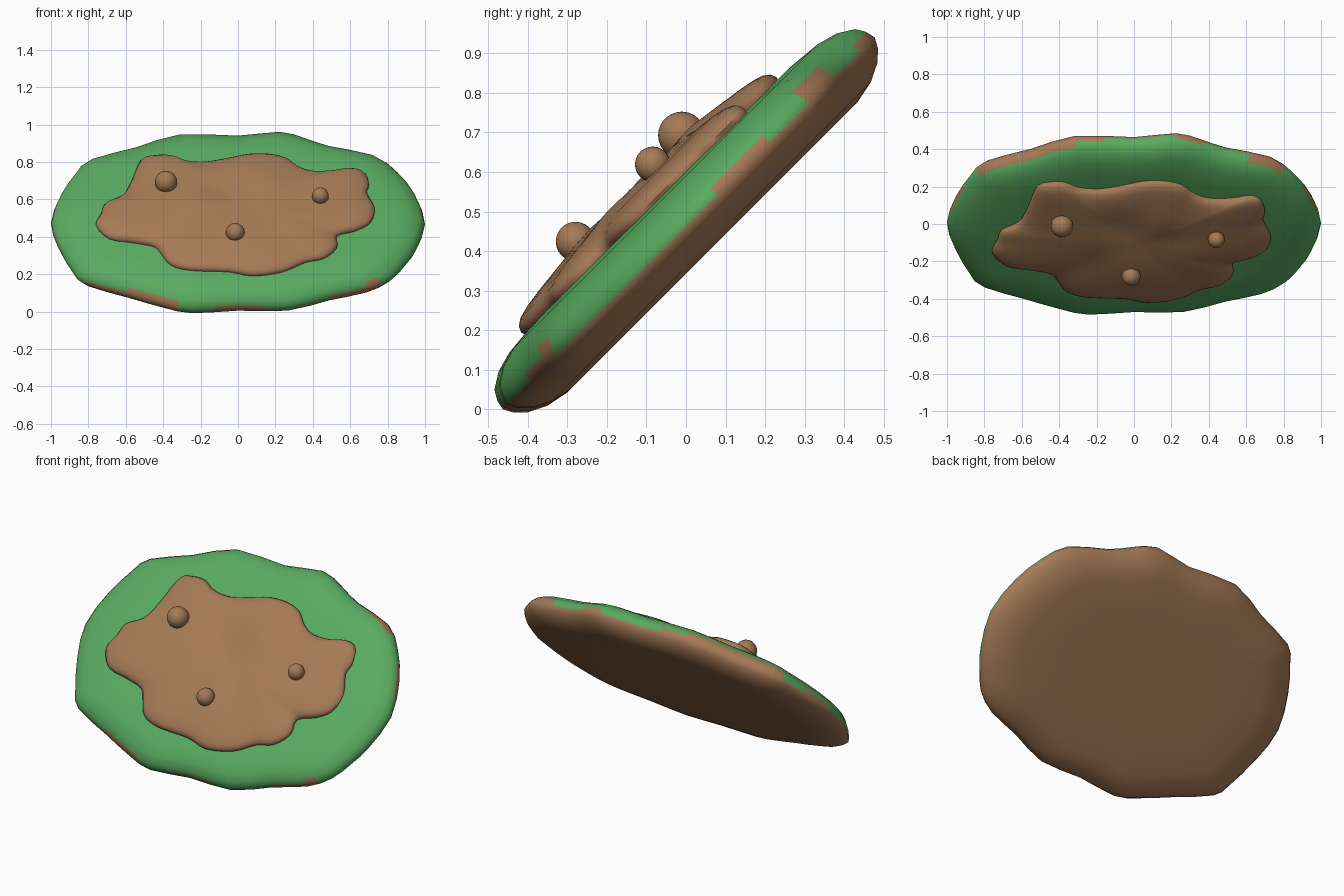
import bpy, bmesh, math
from mathutils import Matrix, Vector

if "Cube" in bpy.data.objects:
    bpy.data.objects.remove(bpy.data.objects["Cube"], do_unlink=True)

# Everything is modelled lying flat, then leaned back by this matrix
LEAN = Matrix.Translation((0, 0, 0.47)) @ Matrix.Rotation(math.radians(45), 4, "X")


def make_material(name, color):
    mat = bpy.data.materials.new(name)
    mat.use_nodes = True
    mat.diffuse_color = color
    mat.node_tree.nodes["Principled BSDF"].inputs["Base Color"].default_value = color
    return mat


brown = make_material("brown", (0.376, 0.195, 0.093, 1))
green = make_material("green", (0.100, 0.405, 0.118, 1))


def smooth_loop(points, steps):
    """Closed Catmull-Rom curve through points given in hundredths."""
    pts = [Vector(p) / 100 for p in points]
    count = len(pts)
    result = []
    for i in range(count):
        a, b, c, d = (pts[(i + k) % count] for k in (-1, 0, 1, 2))
        for s in range(steps):
            t = s / steps
            result.append(b + 0.5 * t * (c - a + t * (2 * a - 5 * b + 4 * c - d
                                                     + t * (3 * (b - c) + d - a))))
    return result


def finish(obj, materials, angle):
    for mat in materials:
        obj.data.materials.append(mat)
    obj.matrix_world = LEAN @ obj.matrix_world
    bpy.ops.object.select_all(action="DESELECT")
    obj.select_set(True)
    bpy.context.view_layer.objects.active = obj
    bpy.ops.object.shade_smooth_by_angle(angle=math.radians(angle))


def loft(name, outline, profile, materials, relief=None, paint=None, angle=60):
    """Stack scaled copies of an outline; profile holds (scale, height) pairs."""
    bm = bmesh.new()
    rings = []
    for scale, height in profile:
        ring = []
        for p in outline:
            x, y = p * scale
            lift = relief(x, y) * (1 - scale) if relief else 0
            ring.append(bm.verts.new((x, y, height + lift)))
        rings.append(ring)
    count = len(outline)
    for low, high in zip(rings, rings[1:]):
        for i in range(count):
            j = (i + 1) % count
            bm.faces.new((low[i], low[j], high[j], high[i]))
    bm.faces.new(reversed(rings[0]))
    bm.faces.new(rings[-1])
    bmesh.ops.recalc_face_normals(bm, faces=bm.faces)
    if paint:
        for face in bm.faces:
            face.material_index = paint(face.calc_center_median())
    mesh = bpy.data.meshes.new(name)
    bm.to_mesh(mesh)
    bm.free()
    obj = bpy.data.objects.new(name, mesh)
    bpy.context.collection.objects.link(obj)
    finish(obj, materials, angle)


# Base slab: uneven oval, brown below and green above with a ragged border
slab_outline = [(100, 0), (95, 21), (86, 37), (74, 49), (50, 56), (37, 62), (23, 67),
                (0, 64), (-32, 65), (-56, 55), (-80, 46), (-87, 37), (-95, 21),
                (-100, 1), (-96, -18), (-88, -37), (-82, -45), (-60, -54), (-40, -62),
                (-25, -66), (0, -64), (27, -64), (50, -56), (70, -50), (82, -42),
                (90, -30), (95, -20)]
slab_profile = [(0.5, -0.09), (0.78, -0.09), (0.87, -0.078), (0.94, -0.055), (0.98, -0.03),
                (1, -0.005), (0.992, 0.02), (0.97, 0.045), (0.91, 0.07), (0.83, 0.085),
                (0.7, 0.093), (0.4, 0.09)]
BROWN_SPANS = [(29, 37), (120, 153), (222, 245), (322, 328)]


def slab_color(center):
    turn = math.degrees(math.atan2(center.y, center.x)) % 360
    border = 0.012 * math.sin(math.radians(turn * 7))
    if any(start < turn < end for start, end in BROWN_SPANS):
        border = 0.04
    return int(center.z > border)


loft("base_slab", smooth_loop(slab_outline, 2), slab_profile, [brown, green],
     paint=slab_color)

# Raised patch: lobed mound with a rounded rim and a gently lumpy top
patch_outline = [(-76, -11), (-73, -2), (-71, 5), (-62, 11), (-57, 22), (-52, 38),
                 (-45, 41), (-37, 41), (-29, 37), (-18, 36), (-5, 39), (6, 42), (17, 42),
                 (26, 39), (32, 33), (40, 29), (52, 29), (62, 31), (68, 28), (70, 19),
                 (69, 13), (73, 2), (71, -9), (63, -15), (53, -19), (53, -28), (46, -36),
                 (36, -39), (24, -46), (8, -49), (-5, -46), (-25, -45), (-36, -41),
                 (-41, -33), (-45, -27), (-56, -24), (-69, -21)]
patch_profile = [(0.96, 0.06), (0.99, 0.085), (1, 0.1), (0.985, 0.115), (0.95, 0.127),
                 (0.88, 0.136), (0.78, 0.143), (0.65, 0.148), (0.5, 0.15), (0.35, 0.15),
                 (0.2, 0.15), (0.08, 0.15)]
LUMPS = [(0.17, 0.18, 0.03), (-0.08, 0.14, -0.02), (-0.25, 0.02, 0.02),
         (0.28, -0.1, 0.025), (0.02, -0.2, 0.02)]


def lumps(x, y):
    return sum(h * math.exp(-((x - cx) ** 2 + (y - cy) ** 2) / 0.012)
               for cx, cy, h in LUMPS)


loft("raised_patch", smooth_loop(patch_outline, 3), patch_profile, [brown],
     relief=lumps)

# Small balls resting on the patch
BALLS = {"left_ball": (0.44, 0.046, 0.045), "right_ball": (-0.385, 0.15, 0.06),
         "front_ball": (-0.015, -0.23, 0.05)}
for name, (x, y, radius) in BALLS.items():
    bpy.ops.mesh.primitive_uv_sphere_add(segments=24, ring_count=12, radius=radius)
    ball = bpy.context.object
    ball.name = name
    ball.matrix_world = Matrix.Translation((x, y, 0.165))
    finish(ball, [brown], 60)
